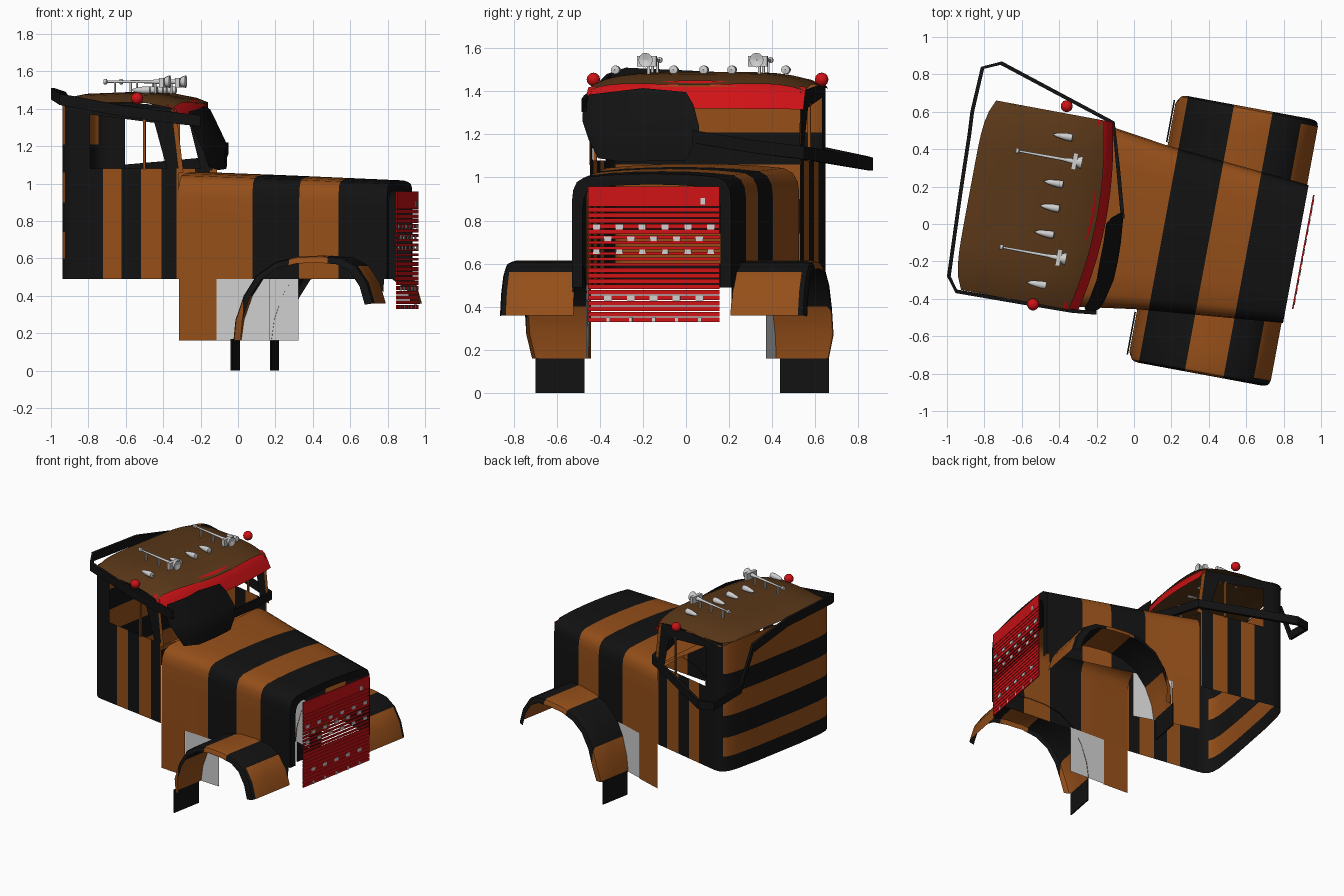
import bpy, bmesh, math
from mathutils import Matrix, Vector

if "Cube" in bpy.data.objects:
    bpy.data.objects.remove(bpy.data.objects["Cube"])

# Truck frame: u forward, v left, z up; the truck is turned about z
A = math.radians(-10.5)
ROT = Matrix.Rotation(A, 4, 'Z')

COL = {"orange_brown": (0.30, 0.078, 0.010), "black": (0.006, 0.006, 0.006),
       "roof_brown": (0.10, 0.038, 0.009), "red": (0.62, 0.006, 0.008),
       "light_grey": (0.62, 0.62, 0.62)}
NAMES = list(COL)
MATS = []
for n, c in COL.items():
    m = bpy.data.materials.new(n)
    m.diffuse_color = (*c, 1)
    m.use_nodes = True
    m.node_tree.nodes["Principled BSDF"].inputs["Base Color"].default_value = m.diffuse_color
    MATS.append(m)


def tab(x, pts):
    """Linear interpolation in a small table."""
    if x <= pts[0][0]:
        return pts[0][1]
    for (a, p), (b, q) in zip(pts, pts[1:]):
        if x <= b:
            return p + (q - p) * (x - a) / (b - a)
    return pts[-1][1]


def finish(name, bm, rule, ucuts=(), zcuts=(), world=False, angle=40):
    for cuts, no in ((ucuts, Vector((1, 0, 0))), (zcuts, Vector((0, 0, 1)))):
        for c in cuts:
            bmesh.ops.bisect_plane(bm, geom=bm.verts[:] + bm.edges[:] + bm.faces[:],
                                   plane_co=no * c, plane_no=no, dist=1e-5)
    for f in bm.faces:
        col = rule if isinstance(rule, str) else rule(f.calc_center_median())
        f.material_index = NAMES.index(col)
        f.smooth = True
    if not world:
        bm.transform(ROT)
    me = bpy.data.meshes.new(name)
    bm.to_mesh(me)
    bm.free()
    for m in MATS:
        me.materials.append(m)
    me.set_sharp_from_angle(angle=math.radians(angle))
    ob = bpy.data.objects.new(name, me)
    bpy.context.collection.objects.link(ob)
    return ob


def surf(name, f, n, m, rule, **kw):
    """Grid surface f(i, j) with n by m faces."""
    bm = bmesh.new()
    g = [[bm.verts.new(f(i, j)) for j in range(m + 1)] for i in range(n + 1)]
    for i in range(n):
        for j in range(m):
            bm.faces.new((g[i][j], g[i + 1][j], g[i + 1][j + 1], g[i][j + 1]))
    bmesh.ops.remove_doubles(bm, verts=bm.verts, dist=1e-5)
    return finish(name, bm, rule, **kw)


def quad(name, pts, rule, **kw):
    bm = bmesh.new()
    bm.faces.new([bm.verts.new(p) for p in pts])
    return finish(name, bm, rule, **kw)


def box(name, c, s, rule, **kw):
    bm = bmesh.new()
    bmesh.ops.create_cube(bm, size=1, matrix=Matrix.Translation(c) @ Matrix.Diagonal((*s, 1)))
    return finish(name, bm, rule, **kw)


def lathe(name, prof, c, rule, segs=12):
    """Turned shape along u from (offset, radius) pairs."""
    def f(i, j):
        a = 2 * math.pi * j / segs
        return (c[0] + prof[i][0], c[1] + prof[i][1] * math.cos(a), c[2] + prof[i][1] * math.sin(a))
    return surf(name, f, len(prof) - 1, segs, rule)


def local(x, y, z):
    return ROT.inverted() @ Vector((x, y, z))


# Tiger stripes: along u on the sides, along z on the rear wall
US = [-.64, -.54, -.436, -.325, -.243, .16, .41, .62]
ZS = [.6, .74, .9, 1.06, 1.21]


def stripes(c):
    k = sum(b < c.z for b in ZS) if c.x < -.86 else sum(b < c.x for b in US)
    return "orange_brown" if k % 2 else "black"


# Cab rear wall with rounded corners
plan = [(-.78, .51), (-.82, .507), (-.85, .49), (-.87, .455), (-.882, .39), (-.89, .2)]
plan += [(u, -v) for u, v in reversed(plan)]
surf("cab_rear", lambda i, j: (*plan[i], (.49, 1.44)[j]), len(plan) - 1, 1, stripes, zcuts=ZS)

# Cab sides around the window openings
for side, s in (("left", 1), ("right", -1)):
    def wall(nm, pts, rule=stripes, v=.51):
        quad(f"{nm}_{side}", [(u, s * (v if u < -.3 else v - .015), z) for u, z in pts], rule, ucuts=US)
    wall("door_lower", [(-.78, .49), (-.23, .49), (-.23, 1.08), (-.78, 1.08)])
    wall("door_rear_post", [(-.78, 1.08), (-.71, 1.08), (-.71, 1.37), (-.78, 1.44)])
    wall("door_top_rail", [(-.78, 1.44), (-.71, 1.37), (-.36, 1.325), (-.27, 1.40)], "black")
    wall("windshield_pillar", [(-.295, 1.08), (-.23, 1.07), (-.27, 1.40), (-.36, 1.325)],
         lambda c: "black")
    wall("pillar_trim", [(-.23, 1.06), (-.205, 1.06), (-.245, 1.40), (-.27, 1.40)], "orange_brown")
    box(f"vent_post_{side}", (-.416, s * .505, 1.21), (.014, .014, .27), "orange_brown")
    # Cowl side and grey inner panel
    quad(f"cowl_side_{side}", [(-.23, s * .492, .16), (-.03, s * .468, .16),
                               (-.03, s * .468, .55), (-.23, s * .492, .55)], "orange_brown")
    quad(f"inner_panel_{side}", [(-.03, s * .462, .16), (.25, s * .425, .16),
                                 (.25, s * .425, .5), (-.03, s * .462, .5)], "light_grey")
    # Mud flap
    box(f"mud_flap_{side}", (.092, s * .577, .085), (.008, .23, .17), "black")

# Roof shell
def roof(i, j):
    t = j / 16 * 2 - 1
    v = t * .515
    front = -.20 - .06 * t * t
    back = -.895 + .05 * abs(t) ** 6
    u = back + (front - back) * i / 12
    z = tab(u, [(-.89, 1.455), (-.8, 1.48), (-.55, 1.49), (-.4, 1.485), (-.27, 1.46), (-.2, 1.43)])
    return (u, v, z - .055 * abs(t) ** 5)
surf("roof", roof, 12, 16, "roof_brown")


# Windshield header and red sun visor
def header(i, j):
    t = j / 10 - 1
    return (-.205 - .06 * t * t + .02 * i, t * .5, (1.43 - .04 * t * t, 1.36 - .01 * t * t)[i])
surf("windshield_header", header, 1, 20, "orange_brown")


def visor(i, j):
    t = j / 10 - 1
    return (-.235 - .06 * t * t + .028 * i, t * .515, 1.45 - .03 * t * t - (0, .02, .07, .13)[i] * (1 - .2 * t * t))
surf("sun_visor", visor, 3, 20, "red")

# Hood: open tunnel narrowing to the front
WIDTH = [(-.23, .492), (.1, .445), (.88, .375)]
half = [(1, 0), (1, .55), (1, .78), (.985, .87), (.94, .94), (.85, .98), (.6, 1), (.3, 1.012)]
sect = half + [(0, 1.015)] + [(-a, b) for a, b in reversed(half)]


def hood(i, j, inset=0.0):
    u = -.23 + 1.11 * i / 14
    w, zt = tab(u, WIDTH) - inset, tab(u, [(-.23, 1.055), (.3, 1.035), (.88, 1.01)]) - inset
    a, b = sect[j]
    return (u, a * w, .49 + b * (zt - .49))
surf("hood", hood, 14, len(sect) - 1, stripes, ucuts=US)
surf("hood_front_rim", lambda i, j: hood(14, j, .05 * i), 1, len(sect) - 1, "black")
# Cowl strip under the windshield
surf("windshield_base", lambda i, j: (-.23 + .06 * i * (1 - (j / 6 - 1) ** 2), (j / 6 - 1) * .49, 1.065),
     1, 12, "orange_brown")

# Fenders: arch profile swept outwards with a rolled lip
arch = [(.1, .16), (.115, .27), (.16, .4), (.23, .51), (.33, .58), (.45, .61),
        (.58, .615), (.70, .605), (.78, .56), (.84, .47), (.872, .36)]
lip = [(0, 0), (.5, 0), (.9, 0), (.965, .02), (.99, .06), (1, .12)]


def fender_colour(c):
    if c.x > .8 and c.z < .52 and abs(c.y) < .66:
        return "orange_brown"
    return stripes(c)


for side, s in (("left", 1), ("right", -1)):
    def fender(i, j):
        u, z = arch[i]
        k, d = lip[j]
        v0 = tab(u, WIDTH) - .005
        v1 = .70 + .025 * (i > 0)
        return (u + (.47 - u) * d, s * (v0 + (v1 - v0) * k), z + (.3 - z) * d * (z > .3))
    surf("fender_" + side, fender, len(arch) - 1, len(lip) - 1, fender_colour, ucuts=US)
    # Inner wheel-well skirt closing hood to fender at the front
    quad(f"inner_skirt_{side}", [(.62, s * .395, .6), (.86, s * .375, .42), (.87, s * .375, .62), (.62, s * .395, .64)], "black")

# Grille: red slats with small grey plates
box("grille_top", (.917, .018, .92), (.008, .62, .075), "red")
for i in range(22):
    z = .34 + i * .0255
    h = .014 if .59 < z < .73 else .021
    box(f"grille_slat_{i}", (.917, .018, z), (.008, .62, h), "red")
for z, n, w in ((.77, 6, .034), (.715, 5, .034), (.655, 6, .03), (.44, 5, .036), (.34, 5, .014)):
    for k in range(n):
        box("grille_plate", (.921, .018 + (k - (n - 1) / 2) * .108, z), (.006, w, .022), "light_grey")
box("grille_plate", (.921, .25, .89), (.006, .022, .03), "light_grey")

# Roof marker lights
for k, (x, y) in enumerate(((-.38, .47), (-.43, .22), (-.45, .09), (-.48, -.05), (-.52, -.32))):
    p = local(x, y, 1.50)
    lathe(f"marker_light_{k}", [(-.055, .001), (-.03, .012), (.02, .02), (.05, .02), (.055, .001)], p, "light_grey")

# Air horns on stands
for k, (x, y) in enumerate(((-.455, .36), (-.54, -.155))):
    p = local(x, y, 1.545)
    lathe(f"horn_{k}", [(-.18, .001), (-.18, .014), (-.165, .014), (-.16, .006), (.08, .009), (.14, .016),
                        (.165, .03), (.18, .034), (.17, .001)], p, "light_grey")
    for du in (-.12, .0, .1):
        box(f"horn_stand_{k}", (p.x + du, p.y, 1.51), (.01, .012, .06), "light_grey")
    box(f"horn_block_{k}", (p.x + .14, p.y, 1.54), (.025, .09, .05), "light_grey")

# Red corner lamps
for k, (x, y) in enumerate(((-.36, .63), (-.54, -.43))):
    ball = [(-.032 * math.cos(math.pi * i / 8), .032 * math.sin(math.pi * i / 8) + 1e-4) for i in range(9)]
    lathe(f"corner_lamp_{k}", ball, local(x, y, 1.455), "red")

# Black shield over half of the windshield (placed in world axes)
ys = [-.48, -.45, -.41, -.3, -.2, -.1, 0, .035, .06]
top = [(-.48, 1.30), (-.45, 1.385), (-.2, 1.415), (.02, 1.395), (.06, 1.24)]
low = [(-.48, 1.26), (-.43, 1.11), (-.39, 1.07), (0, 1.08), (.06, 1.19)]


def shield(i, j):
    y = ys[i]
    z = tab(y, low) + (tab(y, top) - tab(y, low)) * j / 6
    x = tab(y, [(-.48, -.2), (-.35, -.12), (-.15, -.075), (.06, -.055)])
    return (x - .09 * max(0, (z - 1.2) / .2), y, z)
surf("windshield_shield", shield, len(ys) - 1, 6, "black", world=True)

# Tilted black band that loops around the cab
path = [Vector(p) for p in ((-.06, .03, 1.19), (-.085, .3, 1.145), (-.11, .54, 1.115), (-.71, .86, 1.062),
                            (-.81, .835, 1.07), (-.865, .6, 1.12), (-.88, .48, 1.38), (-.93, .15, 1.46),
                            (-.99, -.28, 1.48), (-.95, -.36, 1.45), (-.6, -.42, 1.385),
                            (-.33, -.465, 1.35), (-.2, -.475, 1.335))]


def band(i, j):
    t = path[min(i + 1, len(path) - 1)] - path[max(i - 1, 0)]
    n = Vector((t.y, -t.x, 0)).normalized() * .01
    a, h = ((1, .03), (1, -.03), (-1, -.03), (-1, .03), (1, .03))[j]
    return path[i] + n * a + Vector((0, 0, h))
surf("cab_band", band, len(path) - 1, 4, "black", world=True)
